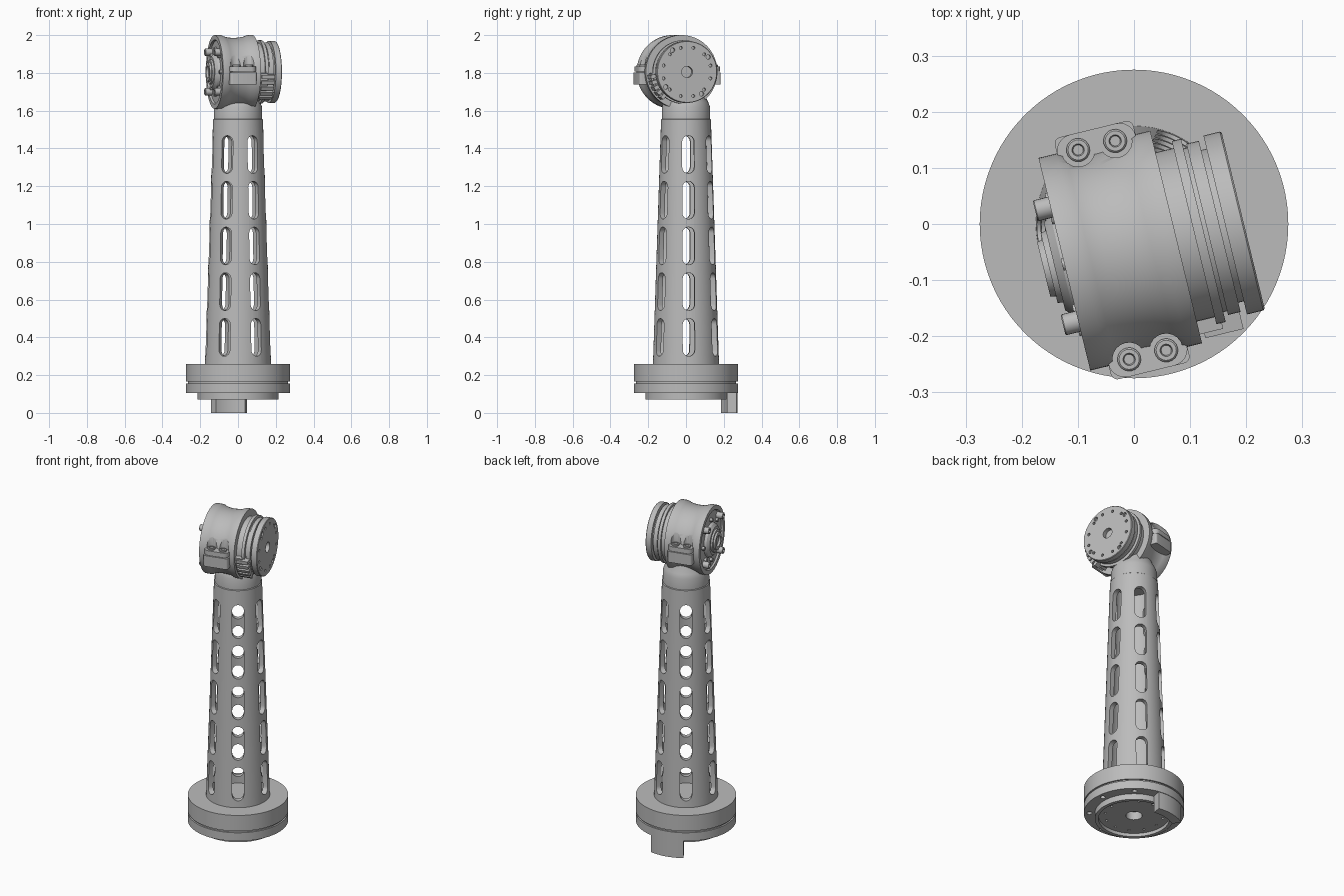
import bpy, bmesh
from math import pi, cos, sin, radians
from mathutils import Matrix, Vector

if "Cube" in bpy.data.objects:
    bpy.data.objects.remove(bpy.data.objects["Cube"])

gray = bpy.data.materials.new("plain gray")
gray.use_nodes = True
gray.diffuse_color = (0.5, 0.5, 0.5, 1)
gray.node_tree.nodes["Principled BSDF"].inputs["Base Color"].default_value = (0.5, 0.5, 0.5, 1)

IDENT = Matrix()
# Head frame: local x runs along the joint axis
HEAD = Matrix.Translation((0.01, -0.039, 1.805)) @ Matrix.Rotation(radians(13.7), 4, 'Z')
AXIS = HEAD @ Matrix.Rotation(pi / 2, 4, 'Y')


def finish(name, bm, matrix=IDENT):
    bmesh.ops.recalc_face_normals(bm, faces=bm.faces)
    bm.transform(matrix)
    mesh = bpy.data.meshes.new(name)
    bm.to_mesh(mesh)
    bm.free()
    mesh.materials.append(gray)
    obj = bpy.data.objects.new(name, mesh)
    bpy.context.collection.objects.link(obj)
    smooth(obj)
    return obj


def smooth(obj):
    for poly in obj.data.polygons:
        poly.use_smooth = True
    obj.data.set_sharp_from_angle(angle=radians(30))


def lathe(name, profile, matrix=IDENT, closed=False, steps=64):
    """Revolve (radius, height) points about z."""
    bm = bmesh.new()
    vs = [bm.verts.new((r, 0, h)) for r, h in profile]
    es = [bm.edges.new(p) for p in zip(vs, vs[1:])]
    if closed:
        es.append(bm.edges.new((vs[-1], vs[0])))
    bmesh.ops.spin(bm, geom=vs + es, axis=(0, 0, 1), cent=(0, 0, 0),
                   angle=2 * pi, steps=steps)
    bmesh.ops.remove_doubles(bm, verts=bm.verts, dist=0.0002)
    return finish(name, bm, matrix)


def prism(bm, outline, move):
    """Extrude an outline of points along a vector."""
    face = bm.faces.new([bm.verts.new(p) for p in outline])
    out = bmesh.ops.extrude_face_region(bm, geom=[face])["geom"]
    bmesh.ops.translate(bm, vec=move, verts=[g for g in out if isinstance(g, bmesh.types.BMVert)])


def box(name, low, high, matrix, bevel=0.0):
    bm = bmesh.new()
    (a, b, c), (d, e, f) = low, high
    prism(bm, [(a, b, c), (d, b, c), (d, e, c), (a, e, c)], (0, 0, f - c))
    if bevel:
        upright = [ed for ed in bm.edges
                   if abs(ed.verts[0].co.z - ed.verts[1].co.z) > 0.001]
        bmesh.ops.bevel(bm, geom=upright, offset=bevel, segments=6, affect='EDGES', profile=0.5)
    return finish(name, bm, matrix)


def rods(bm, places, radius, low, high):
    """Add upright cylinders at the given places."""
    for x, y in places:
        bmesh.ops.create_cone(bm, cap_ends=True, segments=20, radius1=radius, radius2=radius,
                              depth=high - low,
                              matrix=Matrix.Translation((x, y, (low + high) / 2)))


def ring(count, radius, start=0.0):
    return [(radius * cos(start + 2 * pi * i / count), radius * sin(start + 2 * pi * i / count))
            for i in range(count)]


def cut(obj, bm, matrix=IDENT):
    tool = finish("cutter", bm, matrix)
    tool.hide_render = True
    mod = obj.modifiers.new("cut", 'BOOLEAN')
    mod.operation = 'DIFFERENCE'
    mod.solver = 'EXACT'
    mod.object = tool
    bpy.context.view_layer.objects.active = obj
    bpy.ops.object.modifier_apply(modifier=mod.name)
    bpy.data.objects.remove(tool)
    smooth(obj)


# Base disc with groove, bottom rim and bolt holes
base = lathe("base", [(0, 0.26), (0.275, 0.26), (0.275, 0.165), (0.266, 0.165), (0.266, 0.155),
                      (0.275, 0.155), (0.275, 0.105), (0.215, 0.105), (0.215, 0.07),
                      (0.195, 0.07), (0.195, 0.09), (0, 0.09)], steps=96)
holes = bmesh.new()
rods(holes, ring(8, 0.245, 0.1), 0.014, 0.05, 0.13)
rods(holes, ring(12, 0.16), 0.007, 0.05, 0.11)
rods(holes, [(0, 0)], 0.045, 0.05, 0.14)
cut(base, holes)

# Curved tab under the base
tab = bmesh.new()
angles = [radians(80 + 42 * i / 10) for i in range(11)]
prism(tab, [(0.272 * cos(a), 0.272 * sin(a), 0) for a in angles] +
      [(0.22 * cos(a), 0.22 * sin(a), 0) for a in reversed(angles)], (0, 0, 0.11))
finish("base_tab", tab)

# Hollow tapered column with six rows of five slots
column = lathe("column", [(0.175, 0.255), (0.132, 1.55), (0.104, 1.55), (0.145, 0.255)],
               closed=True)
slots = bmesh.new()
half, radius = 0.068, 0.032
for row in range(6):
    turn = Matrix.Rotation(radians(5 + 60 * row), 3, 'Z')
    for level in range(5):
        z = 0.40 + 0.242 * level
        outline = []
        for i in range(18):
            a = pi * (i if i < 9 else i - 1) / 8
            side = half if i < 9 else -half
            outline.append(turn @ Vector((0.075, radius * cos(a), z + side + radius * sin(a))))
        prism(slots, outline, turn @ Vector((0.15, 0, 0)))
cut(column, slots)

# Collar joining the column to the head
lathe("collar", [(0, 1.545), (0.132, 1.545), (0.132, 1.553), (0.128, 1.556), (0.127, 1.62),
                 (0.118, 1.645), (0.1, 1.68), (0.09, 1.72), (0, 1.72)])

# Saddle shaped joint housing
housing = lathe("joint_housing", [(0, -0.128), (0.165, -0.128), (0.17, -0.138), (0.195, -0.138),
                                  (0.195, -0.105), (0.188, -0.09), (0.182, -0.065),
                                  (0.18, -0.035), (0.182, -0.005), (0.187, 0.02),
                                  (0.195, 0.04), (0.195, 0.067), (0, 0.067)], AXIS, steps=96)

# Clamp lugs: a lower and an upper half on each side
lug_parts = []
bolt_places = [(x, y) for x in (-0.066, 0.002) for y in (-0.192, 0.192)]
for side, label in ((1, "back"), (-1, "front")):
    for part, low, high in (("lower", -0.067, -0.002), ("upper", 0.002, 0.03)):
        ys = sorted((side * 0.1, side * 0.222))
        lug_parts.append(box(f"{label}_{part}_lug", (-0.104, ys[0], low), (0.04, ys[1], high),
                             HEAD, 0.03 if part == "upper" else 0.012))

# Scalloped pockets above the lugs, each with a socket bolt
pockets = bmesh.new()
rods(pockets, bolt_places, 0.03, 0.0301, 0.16)
cut(housing, pockets, HEAD)
for x, y in bolt_places:
    lathe("clamp_bolt", [(0, 0.024), (0.021, 0.024), (0.021, 0.036), (0.018, 0.039),
                         (0.011, 0.039), (0.009, 0.031), (0, 0.031)],
          HEAD @ Matrix.Translation((x, y, 0)), steps=20)

# Rotating output: neck, rings and end flange
output = lathe("output_flange", [(0, 0.06), (0.155, 0.06), (0.155, 0.1), (0.168, 0.1),
                                 (0.168, 0.117), (0.15, 0.117), (0.15, 0.124), (0.157, 0.124),
                                 (0.157, 0.147), (0.14, 0.147), (0.14, 0.157), (0.164, 0.157),
                                 (0.164, 0.187), (0.161, 0.19), (0, 0.19)], AXIS, steps=96)
holes = bmesh.new()
rods(holes, [(0, 0)], 0.03, 0.165, 0.22)
rods(holes, ring(12, 0.132, 0.26), 0.008, 0.175, 0.22)
rods(holes, ring(4, 0.14, 0.6), 0.012, 0.175, 0.22)
cut(output, holes, AXIS)

# Toothed stop block below the rings
for i in range(5):
    turn = HEAD @ Matrix.Rotation(radians(8 + 10 * i), 4, 'X')
    box("stop_tooth", (0.075, -0.188, -0.010), (0.145, -0.14, 0.010), turn)
    box("stop_web", (0.06, -0.178, -0.017), (0.11, -0.14, 0.017), turn)

# Stepped hub and bolts on the closed end
lathe("end_hub", [(0, -0.165), (0.03, -0.165), (0.032, -0.176), (0.05, -0.176), (0.052, -0.166),
                  (0.064, -0.166), (0.066, -0.156), (0.08, -0.156), (0.095, -0.142),
                  (0.1, -0.12), (0, -0.12)], AXIS)
for y, z in ring(4, 0.148, pi / 4):
    lathe("end_bolt", [(0, -0.12), (0.019, -0.12), (0.019, -0.164), (0.017, -0.166),
                       (0.01, -0.166), (0.009, -0.156), (0, -0.156)],
          AXIS @ Matrix.Translation((-z, y, 0)), steps=20)
for y, z in ring(8, 0.12):
    lathe("end_stud", [(0, -0.12), (0.011, -0.12), (0.011, -0.142), (0, -0.142)],
          AXIS @ Matrix.Translation((-z, y, 0)), steps=12)
